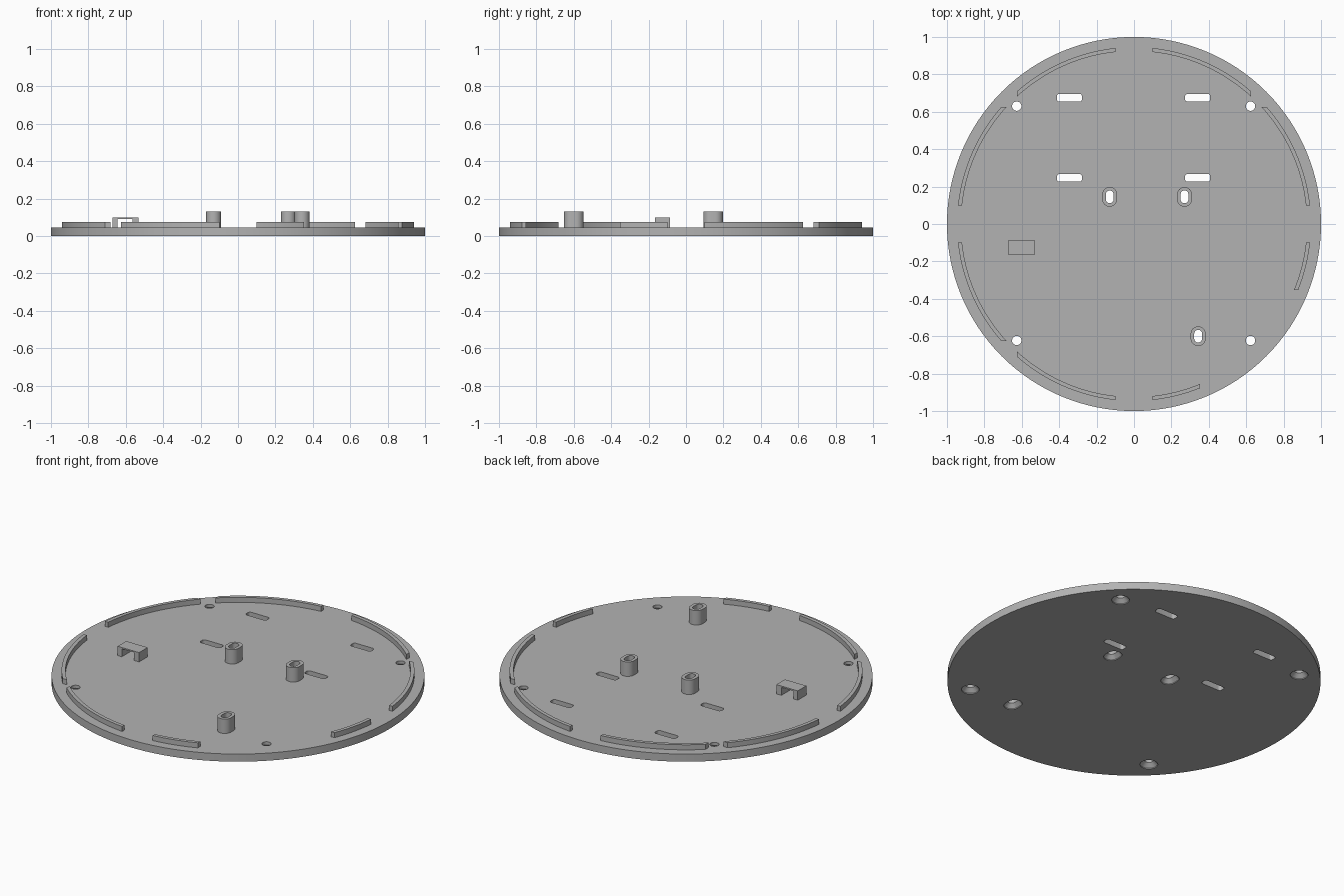
import bpy, bmesh
from math import sin, cos, asin, pi

if "Cube" in bpy.data.objects:
    bpy.data.objects.remove(bpy.data.objects["Cube"])

grey = bpy.data.materials.new("grey plastic")
grey.use_nodes = True
grey.diffuse_color = (0.45, 0.45, 0.45, 1)
grey.node_tree.nodes["Principled BSDF"].inputs["Base Color"].default_value = grey.diffuse_color

TOP = 0.045      # upper face of the plate
SINK = 0.004     # how far raised parts reach into the plate


def rounded(cx, cy, w, h, r, n=8):
    """Outline of a rounded rectangle, counter-clockwise."""
    pts = []
    for k, (sx, sy) in enumerate([(1, 1), (-1, 1), (-1, -1), (1, -1)]):
        for i in range(n + 1):
            a = (k + i / n) * pi / 2
            pts.append((cx + sx * (w / 2 - r) + r * cos(a),
                        cy + sy * (h / 2 - r) + r * sin(a)))
    return pts


def loft(bm, layers):
    """Closed solid through a stack of (z, outline) layers."""
    rings = [[bm.verts.new((x, y, z)) for x, y in pts] for z, pts in layers]
    n = len(rings[0])
    for lo, hi in zip(rings, rings[1:]):
        for i in range(n):
            j = (i + 1) % n
            bm.faces.new((lo[i], lo[j], hi[j], hi[i]))
    bm.faces.new(rings[0][::-1])
    bm.faces.new(rings[-1])


def finish(bm, name):
    bmesh.ops.remove_doubles(bm, verts=bm.verts, dist=1e-5)
    bmesh.ops.recalc_face_normals(bm, faces=bm.faces)
    mesh = bpy.data.meshes.new(name)
    bm.to_mesh(mesh)
    bm.free()
    mesh.materials.append(grey)
    ob = bpy.data.objects.new(name, mesh)
    bpy.context.collection.objects.link(ob)
    return ob


def solid(name, layers):
    bm = bmesh.new()
    loft(bm, layers)
    return finish(bm, name)


def activate(ob):
    bpy.ops.object.select_all(action='DESELECT')
    ob.select_set(True)
    bpy.context.view_layer.objects.active = ob


def cut_and_smooth(ob, cutter=None):
    activate(ob)
    if cutter:
        mod = ob.modifiers.new("holes", 'BOOLEAN')
        mod.operation, mod.solver, mod.object = 'DIFFERENCE', 'EXACT', cutter
        bpy.ops.object.modifier_apply(modifier=mod.name)
    bpy.ops.object.shade_smooth_by_angle()


POSTS = [(-0.13, 0.145), (0.27, 0.145), (0.343, -0.6)]
SCREWS = [(x, y) for x in (-0.627, 0.623) for y in (-0.623, 0.63)]

# One cutter for the countersunk holes and the plain slots
cut = bmesh.new()


def countersunk(x, y, w, h, grow):
    wide = rounded(x, y, w + grow, h + grow, (w + grow) / 2)
    slim = rounded(x, y, w, h, w / 2)
    loft(cut, [(-0.02, wide), (0.005, wide), (0.027, slim), (0.2, slim)])


for x, y in SCREWS:
    countersunk(x, y, 0.05, 0.05, 0.046)
for x, y in POSTS:
    countersunk(x, y, 0.042, 0.068, 0.04)
for x in (-0.345, 0.34):
    for y in (0.247, 0.675):
        slot = rounded(x, y, 0.135, 0.042, 0.015)
        loft(cut, [(-0.02, slot), (0.2, slot)])
cutter = finish(cut, "hole_cutter")
cutter.hide_render = True

# Round base plate
disc = [(cos(i * pi / 64), sin(i * pi / 64)) for i in range(128)]
cut_and_smooth(solid("base_plate", [(0, disc), (TOP, disc)]), cutter)

# Hollow standoff posts
for k, (x, y) in enumerate(POSTS):
    out = rounded(x, y, 0.08, 0.105, 0.04)
    cut_and_smooth(solid(f"standoff_post_{k + 1}", [(TOP - SINK, out), (0.13, out)]), cutter)
bpy.data.objects.remove(cutter)


# Raised rim arcs, one pair per quadrant mirrored about the diagonal
def rim_arc(name, sx, sy, swap, end):
    def edge(r, n=20):
        a, b = asin(0.1 / r), asin(end / r)
        return [(r * sin(a + (b - a) * i / n), r * cos(a + (b - a) * i / n))
                for i in range(n + 1)]
    pts = edge(0.946) + edge(0.925)[::-1]
    pts = [(sx * (y if swap else x), sy * (x if swap else y)) for x, y in pts]
    cut_and_smooth(solid(name, [(TOP - SINK, pts), (0.075, pts)]))


for sx, side in ((-1, "right"), (1, "left")):
    for sy, face in ((-1, "front"), (1, "back")):
        end = 0.352 if (sx, sy) == (1, -1) else 0.625   # short pair in one quadrant
        rim_arc(f"rim_{face}_{side}", sx, sy, False, end)
        rim_arc(f"rim_{side}_{face}", sx, sy, True, end)

# Cable tie bridge, open along y
bm = bmesh.new()
low = TOP - SINK
profile = [(-0.672, low), (-0.645, low), (-0.645, 0.092), (-0.565, 0.092),
           (-0.565, low), (-0.532, low), (-0.532, 0.1), (-0.672, 0.1)]
face = bm.faces.new([bm.verts.new((x, -0.165, z)) for x, z in profile])
ext = bmesh.ops.extrude_face_region(bm, geom=[face])
moved = [v for v in ext["geom"] if isinstance(v, bmesh.types.BMVert)]
bmesh.ops.translate(bm, verts=moved, vec=(0, 0.08, 0))
finish(bm, "cable_bridge")
